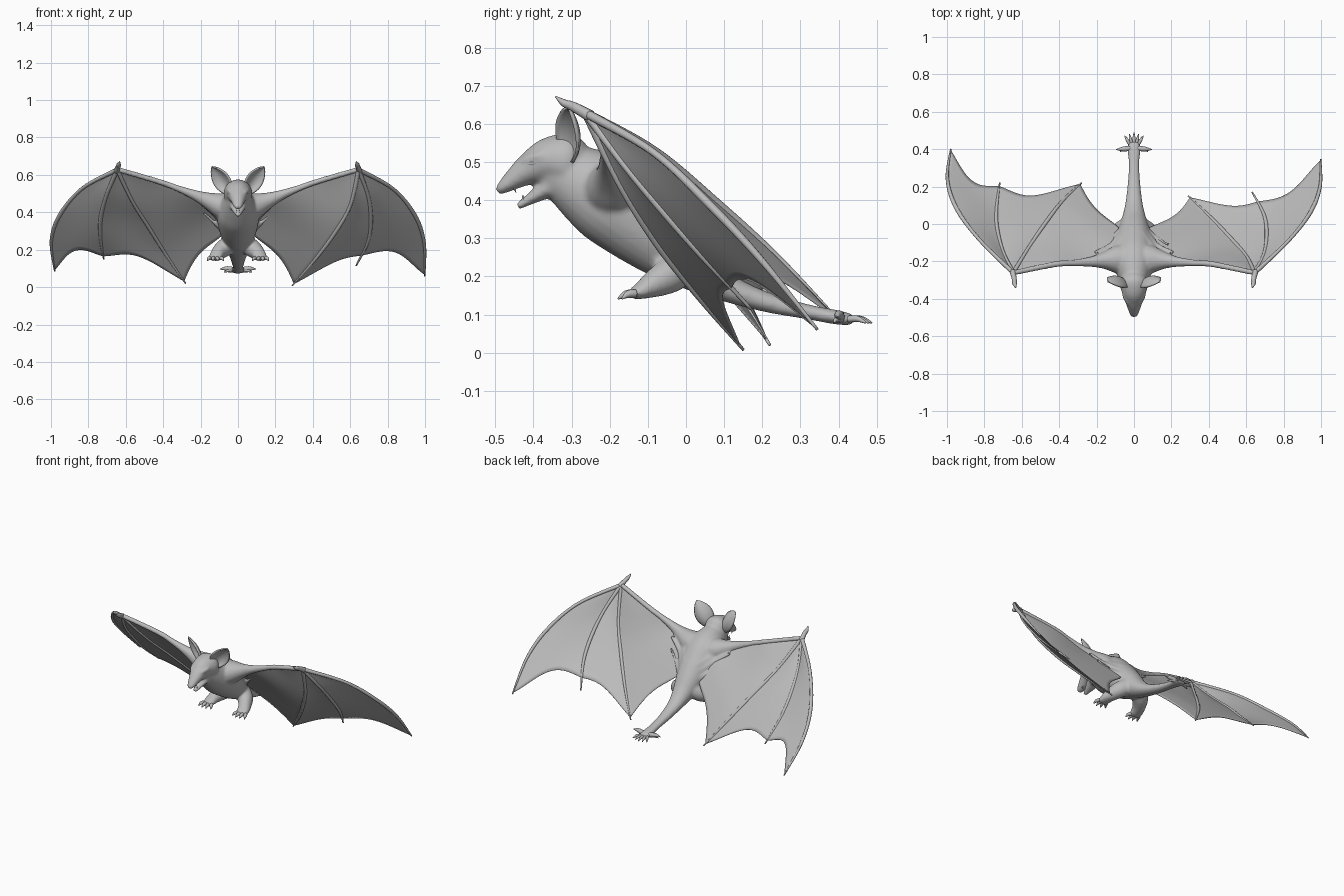
import bpy, bmesh, math
from mathutils import Vector

if "Cube" in bpy.data.objects:
    bpy.data.objects.remove(bpy.data.objects["Cube"], do_unlink=True)

grey = bpy.data.materials.new("soft grey")
grey.use_nodes = True
COLOR = (0.5, 0.5, 0.5, 1)
grey.diffuse_color = COLOR
grey.node_tree.nodes["Principled BSDF"].inputs["Base Color"].default_value = COLOR


def curve(pts, t):
    """Smooth curve through the points, t from 0 to 1."""
    n = len(pts) - 1
    f = min(max(t, 0), 1) * n
    i = min(int(f), n - 1)
    u = f - i
    a, b, c, d = (Vector(pts[min(max(k, 0), n)]) for k in range(i - 1, i + 3))
    return 0.5 * (2 * b + (c - a) * u + (2 * a - 5 * b + 4 * c - d) * u * u
                  + (3 * b - a - 3 * c + d) * u ** 3)


def tube(bm, pts, steps=24, sides=14, sx=1):
    """Elliptical tube; each point is x, y, z, half width, half height."""
    rings = []
    for s in range(steps + 1):
        t = s / steps
        x, y, z, w, h = curve(pts, t)
        tan = Vector((curve(pts, t + 0.01) - curve(pts, t - 0.01))[:3]).normalized()
        side = tan.cross(Vector((0, 0, 1))).normalized()
        up = side.cross(tan)
        w, h = max(w, 0.001), max(h, 0.001)
        ring = []
        for k in range(sides):
            a = math.tau * k / sides
            p = Vector((x, y, z)) + side * w * math.cos(a) + up * h * math.sin(a)
            ring.append(bm.verts.new((p.x * sx, p.y, p.z)))
        rings.append(ring)
    for r, q in zip(rings, rings[1:]):
        for k in range(sides):
            m = (k + 1) % sides
            bm.faces.new((r[k], r[m], q[m], q[k]))
    bm.faces.new(rings[0][::-1])
    bm.faces.new(rings[-1])


def sheet(bm, func, nu, nv):
    """Grid surface from a function of u and v in 0..1."""
    g = [[bm.verts.new(func(i / nu, j / nv)) for j in range(nv + 1)] for i in range(nu + 1)]
    for i in range(nu):
        for j in range(nv):
            bm.faces.new((g[i][j], g[i + 1][j], g[i + 1][j + 1], g[i][j + 1]))


def finish(name, bm, thickness=0):
    bmesh.ops.recalc_face_normals(bm, faces=bm.faces)
    me = bpy.data.meshes.new(name)
    bm.to_mesh(me)
    bm.free()
    me.materials.append(grey)
    for p in me.polygons:
        p.use_smooth = True
    ob = bpy.data.objects.new(name, me)
    bpy.context.collection.objects.link(ob)
    if thickness:
        mod = ob.modifiers.new("thickness", "SOLIDIFY")
        mod.thickness = thickness
        mod.offset = 0
    return ob


# Body, head, legs and arm roots, fused into one skin
bm = bmesh.new()
tube(bm, [(0, -.36, .49, .05, .06), (0, -.28, .45, .086, .096), (0, -.20, .40, .113, .116),
          (0, -.12, .335, .107, .106), (0, -.04, .27, .086, .086), (0, .04, .21, .062, .057),
          (0, .12, .165, .045, .036), (0, .22, .13, .034, .026), (0, .32, .107, .029, .02),
          (0, .40, .092, .036, .019), (0, .44, .086, .03, .014)], 40, 24)
tube(bm, [(0, -.27, .49, .05, .05), (0, -.31, .50, .077, .076), (0, -.36, .502, .067, .063),
          (0, -.41, .482, .049, .043), (0, -.45, .456, .035, .029),
          (0, -.482, .432, .024, .017), (0, -.496, .421, .011, .009)], 28, 20)
tube(bm, [(0, -.32, .46, .06, .04), (0, -.37, .427, .043, .025), (0, -.41, .402, .027, .015),
          (0, -.442, .383, .013, .01)], 16, 16)
for sx in (1, -1):
    tube(bm, [(.02, -.19, .41, .08, .08), (.09, -.19, .435, .077, .07), (.16, -.195, .463, .047, .045),
              (.23, -.202, .492, .028, .028), (.32, -.208, .527, .019, .018),
              (.42, -.215, .563, .017, .016), (.64, -.26, .628, .015, .015)], 36, 14, sx)
    # webs that spread the flank into the wing
    for y, z, spread in ((-.09, .355, 1), (-.05, .315, .8), (-.01, .265, .55)):
        tube(bm, [(.02, y, z, .07 * spread, .065 * spread), (.075, y - .04, z + .042, .045 * spread, .04 * spread),
                  (.13, y - .072, z + .083, .022 * spread, .02 * spread),
                  (.13 + .1 * spread, y - .1, z + .12 + .025 * spread, .009, .009)], 20, 14, sx)
    tube(bm, [(.04, -.01, .23, .045, .05), (.08, -.04, .205, .047, .049), (.108, -.085, .18, .039, .037),
              (.118, -.12, .162, .039, .023), (.122, -.145, .152, .035, .014)], 18, 14, sx)
    # brow ridge above each eye
    tube(bm, [(.018, -.435, .492, .008, .008), (.038, -.415, .508, .012, .01),
              (.057, -.375, .52, .01, .01)], 10, 8, sx)
body = finish("body", bm)
remesh = body.modifiers.new("skin", "REMESH")
remesh.mode = "VOXEL"
remesh.voxel_size = 0.0065
remesh.use_smooth_shade = True
smooth = body.modifiers.new("soften", "SMOOTH")
smooth.factor = 0.5
smooth.iterations = 14

# Eyes, teeth and ears
for sx, label in ((1, "left"), (-1, "right")):
    bm = bmesh.new()
    tube(bm, [(.03, -.425, .492, .003, .003), (.042, -.408, .496, .009, .007),
              (.054, -.388, .498, .003, .003)], 10, 10, sx)
    finish(label + "_eye", bm)

    bm = bmesh.new()
    tube(bm, [(.014, -.448, .444, .006, .006), (.014, -.449, .432, .004, .004),
              (.013, -.446, .42, .001, .001)], 6, 8, sx)
    tube(bm, [(.009, -.424, .39, .005, .005), (.009, -.428, .402, .004, .004),
              (.009, -.427, .414, .001, .001)], 6, 8, sx)
    finish(label + "_fangs", bm)

    base, tip = Vector((.052, -.304, .515)), Vector((.14, -.297, .643))
    across = Vector((.62, .5, -.5)).normalized()

    def ear_point(u, v):
        k = 2 * v - 1
        width = .053 * math.sin(math.pi * (.16 + .84 * u)) ** .75 if u < 1 else 0
        p = base.lerp(tip, u) + across * width * k
        p += Vector((-.3, .8, .1)) * .6 * width * (1 - k * k)
        p.y -= .012
        return Vector((p.x * sx, p.y, p.z))

    bm = bmesh.new()
    sheet(bm, ear_point, 14, 10)
    finish(label + "_ear", bm, .008)


# Toes of the feet and the gripping paw on the tail
def toe(bm, a, b, r, sx=1):
    a, b = Vector(a), Vector(b)
    mid = a.lerp(b, .55) + Vector((0, 0, .006))
    tube(bm, [(*a, r, r), (*mid, r * .9, r * .9), (*b, .002, .002)], 8, 8, sx)


for sx, label in ((1, "left"), (-1, "right")):
    bm = bmesh.new()
    for i in range(4):
        f = (i - 1.5) / 1.5
        toe(bm, (.122 + .026 * f, -.132, .155), (.12 + .044 * f, -.184 + .016 * abs(f), .141), .011, sx)
    finish(label + "_toes", bm)

bm = bmesh.new()
for i in range(5):
    f = (i - 2) / 2
    toe(bm, (.022 * f, .425, .088), (.05 * f, .488 - .016 * abs(f), .078), .009)
for sx in (1, -1):
    toe(bm, (.012, .405, .09), (.096, .398, .096), .014, sx)
    toe(bm, (.012, .41, .088), (.075, .388, .08), .011, sx)
finish("tail_paw", bm)

# Wings: finger bones from the wrist, and the skin stretched between them
WRIST = (.645, -.262, .628)
ARM = [WRIST, (.42, -.21, .563), (.22, -.19, .485), (.11, -.11, .395), (.075, -.025, .285)]
LEFT = dict(
    outer=[WRIST, (.83, -.085, .525), (.945, .065, .385), (.995, .20, .24), (.998, .345, .06)],
    middle=[WRIST, (.695, -.16, .49), (.71, -.055, .365), (.695, .05, .245), (.632, .17, .115)],
    inner=[WRIST, (.60, -.17, .435), (.515, -.075, .285), (.41, .035, .145), (.29, .15, .008)])
RIGHT = dict(
    outer=[WRIST, (.83, -.08, .53), (.95, .085, .39), (.998, .24, .25), (.98, .40, .085)],
    middle=[WRIST, (.70, -.15, .50), (.733, -.02, .375), (.735, .09, .265), (.718, .22, .15)],
    inner=[WRIST, (.565, -.13, .46), (.48, -.005, .325), (.385, .12, .175), (.28, .22, .02)])

for sx, label, fingers, reach, dips in ((1, "left", LEFT, .88, (.1, .07, .07)),
                                        (-1, "right", RIGHT, .95, (.12, .12, .07))):
    for which, pts in fingers.items():
        bm = bmesh.new()
        radii = (.012, .0095, .011, .009, .004)
        tube(bm, [(*p, r, r) for p, r in zip(pts, radii)], 32, 10, sx)
        finish(label + "_" + which + "_finger", bm)

    bm = bmesh.new()
    tube(bm, [(.65, -.25, .62, .016, .016), (.64, -.295, .645, .013, .013),
              (.638, -.32, .655, .012, .01), (.632, -.342, .672, .002, .002)], 12, 10, sx)
    finish(label + "_thumb", bm)

    # each rib has the fraction of its length that the skin reaches
    ribs = [(fingers["outer"], .985), (fingers["middle"], reach), (fingers["inner"], .97), (ARM, 1)]
    bm = bmesh.new()
    for (a, end_a), (b, end_b), dip in zip(ribs, ribs[1:], dips):
        def skin(u, v):
            t = u * (end_a + (end_b - end_a) * v - dip * math.sin(math.pi * v))
            p = curve(a, t).lerp(curve(b, t), v)
            p += Vector((0, .7, .7)) * .006 * math.sin(math.pi * v) * math.sin(math.pi * u)
            return Vector((p.x * sx, p.y, p.z))
        sheet(bm, skin, 28, 16)
    bmesh.ops.remove_doubles(bm, verts=bm.verts, dist=.0004)
    finish(label + "_wing_skin", bm, .004)
